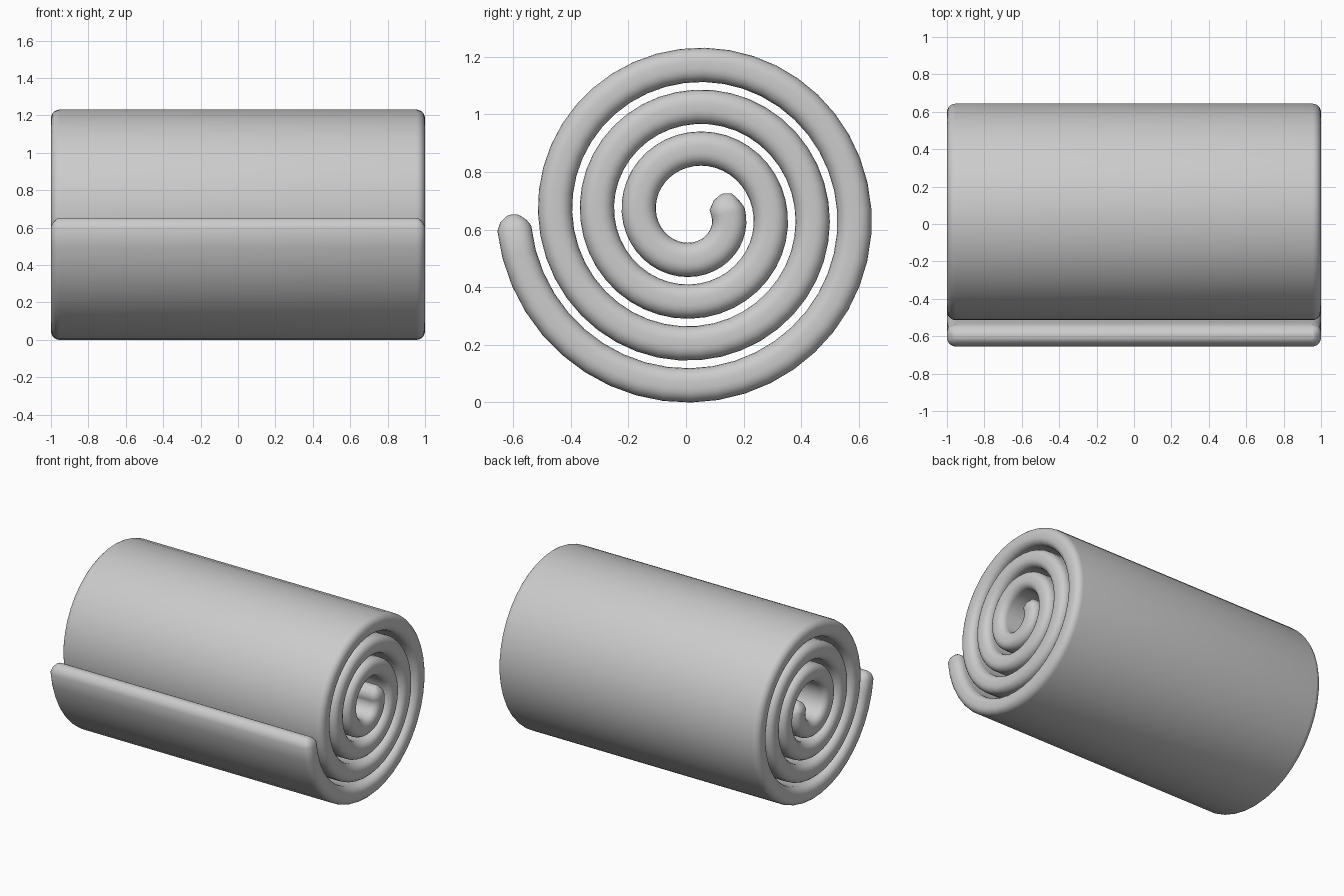
import bpy, bmesh
from math import pi, sin, cos
from mathutils import Vector

if "Cube" in bpy.data.objects:
    bpy.data.objects.remove(bpy.data.objects["Cube"])

CY, CZ = 0.029, 0.652          # spiral centre (y, z)
R0, PITCH = 0.629, 0.1457      # outer radius, inward step per turn
HALF_T, HALF_X, RND = 0.0595, 1.0, 0.047
END = 7 * pi + 0.2


def spiral(a):
    r = R0 - PITCH * a / (2 * pi)
    return Vector((CY - r * cos(a), CZ - r * sin(a)))


def section(inset):
    """Rounded rectangle as (x, thickness offset) pairs."""
    hx, ht = HALF_X - inset * 0.9, HALF_T - inset
    rad = min(RND, ht * 0.8)
    pts = []
    for k, (sx, sy) in enumerate(((1, 1), (-1, 1), (-1, -1), (1, -1))):
        for i in range(6):
            a = k * pi / 2 + i * pi / 10
            pts.append((sx * (hx - rad) + rad * cos(a),
                        sy * (ht - rad) + rad * sin(a)))
    return pts


# Path stations: tapered outer lip, even spiral, short straight inner lip
path = [(spiral(0.0), 0.045), (spiral(0.01), 0.033),
        (spiral(0.035), 0.014), (spiral(0.075), 0.0)]
N = 150
for i in range(1, N + 1):
    path.append((spiral(0.075 + (END - 0.075) * i / N), 0.0))
tip = path[-1][0]
path += [(tip + Vector((0.001, 0.025)), 0.014),
         (tip + Vector((0.002, 0.043)), 0.033),
         (tip + Vector((0.002, 0.051)), 0.045)]

# Sweep the section along the path
bm = bmesh.new()
rings = []
for i, (p, inset) in enumerate(path):
    t = (path[min(i + 1, len(path) - 1)][0] - path[max(i - 1, 0)][0]).normalized()
    n = Vector((-t.y, t.x))
    rings.append([bm.verts.new((x, p.x + n.x * o, p.y + n.y * o))
                  for x, o in section(inset)])
for a, b in zip(rings, rings[1:]):
    for j in range(len(a)):
        k = (j + 1) % len(a)
        bm.faces.new((a[j], a[k], b[k], b[j]))
bm.faces.new(rings[0])
bm.faces.new(rings[-1])
bmesh.ops.recalc_face_normals(bm, faces=bm.faces)

mesh = bpy.data.meshes.new("rolled_mat")
bm.to_mesh(mesh)
bm.free()
mat_roll = bpy.data.objects.new("rolled_mat", mesh)
bpy.context.collection.objects.link(mat_roll)
bpy.context.view_layer.objects.active = mat_roll
mat_roll.select_set(True)
bpy.ops.object.shade_smooth_by_angle(angle=pi / 4)
